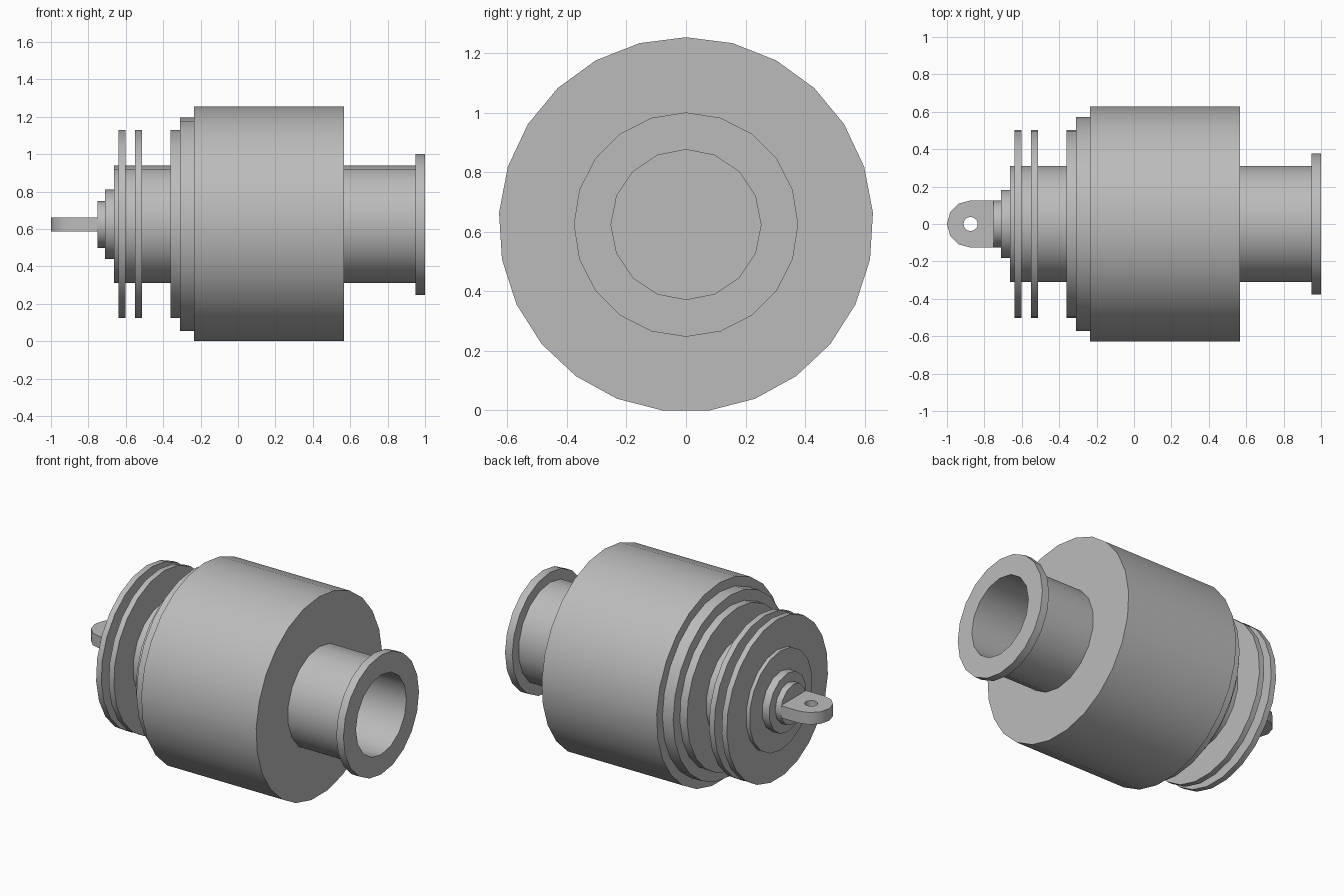
import bpy
import bmesh
from math import sin, cos, pi, radians
from mathutils import Vector

old = bpy.data.objects.get("Cube")
if old:
    bpy.data.objects.remove(old, do_unlink=True)

AXIS_Z = 0.6245

metal = bpy.data.materials.new("grey metal")
metal.use_nodes = True
GREY = (0.5, 0.5, 0.5, 1.0)
metal.diffuse_color = GREY
metal.node_tree.nodes["Principled BSDF"].inputs["Base Color"].default_value = GREY


def prism(name, outline, sweep):
    """Extrude a closed outline along a vector into a solid."""
    bm = bmesh.new()
    face = bm.faces.new([bm.verts.new(p) for p in outline])
    new = bmesh.ops.extrude_face_region(bm, geom=[face])["geom"]
    moved = [v for v in new if isinstance(v, bmesh.types.BMVert)]
    bmesh.ops.translate(bm, verts=moved, vec=Vector(sweep))
    bmesh.ops.recalc_face_normals(bm, faces=bm.faces)
    mesh = bpy.data.meshes.new(name)
    bm.to_mesh(mesh)
    bm.free()
    mesh.materials.append(metal)
    obj = bpy.data.objects.new(name, mesh)
    bpy.context.collection.objects.link(obj)
    return obj


def disc(name, x0, x1, radius, sides):
    """Solid cylinder along x with one vertex at the top."""
    turn = [2 * pi * i / sides for i in range(sides)]
    ring = [(x0, radius * sin(a), AXIS_Z + radius * cos(a)) for a in turn]
    return prism(name, ring, (x1 - x0, 0, 0))


def activate(obj):
    bpy.ops.object.select_all(action="DESELECT")
    obj.select_set(True)
    bpy.context.view_layer.objects.active = obj


def cut(obj, cutter):
    mod = obj.modifiers.new("hole", "BOOLEAN")
    mod.operation = "DIFFERENCE"
    mod.solver = "EXACT"
    mod.object = cutter
    activate(obj)
    bpy.ops.object.modifier_apply(modifier=mod.name)


# Stepped round parts along the axis
parts = [disc(*spec) for spec in (
    ("main_body", -0.235, 0.567, 0.6295, 25),
    ("body_shoulder", -0.31, -0.235, 0.571, 24),
    ("body_collar", -0.36, -0.31, 0.505, 23),
    ("rear_core", -0.662, -0.36, 0.314, 18),
    ("inner_fin", -0.55, -0.514, 0.505, 23),
    ("outer_fin", -0.638, -0.602, 0.505, 23),
    ("end_step_large", -0.711, -0.662, 0.186, 14),
    ("end_step_small", -0.75, -0.711, 0.126, 12),
)]

# Open pipe with an end flange
pipe = disc("pipe", 0.567, 0.95, 0.314, 18)
flange = disc("pipe_flange", 0.95, 1.0, 0.377, 20)
bore = disc("bore_cutter", 0.5, 1.1, 0.252, 16)
cut(pipe, bore)
cut(flange, bore)

# Rounded mounting lug with a pin hole
R, LUG_X, THICK = 0.126, -0.874, 0.076
low = AXIS_Z - THICK / 2
outline = [(LUG_X + R * cos(a), R * sin(a), low)
           for a in (pi / 2 + pi * i / 6 for i in range(7))]
outline += [(-0.75, -R, low), (-0.75, R, low)]
lug = prism("mounting_lug", outline, (0, 0, THICK))
pin = prism("pin_cutter",
            [(LUG_X + 0.038 * cos(i * pi / 6), 0.038 * sin(i * pi / 6), low - 0.1)
             for i in range(12)], (0, 0, 0.3))
cut(lug, pin)

for cutter in (bore, pin):
    bpy.data.objects.remove(cutter, do_unlink=True)

# Smooth round walls, sharp rims
for obj in parts + [pipe, flange, lug]:
    activate(obj)
    bpy.ops.object.shade_smooth_by_angle(angle=radians(40))
